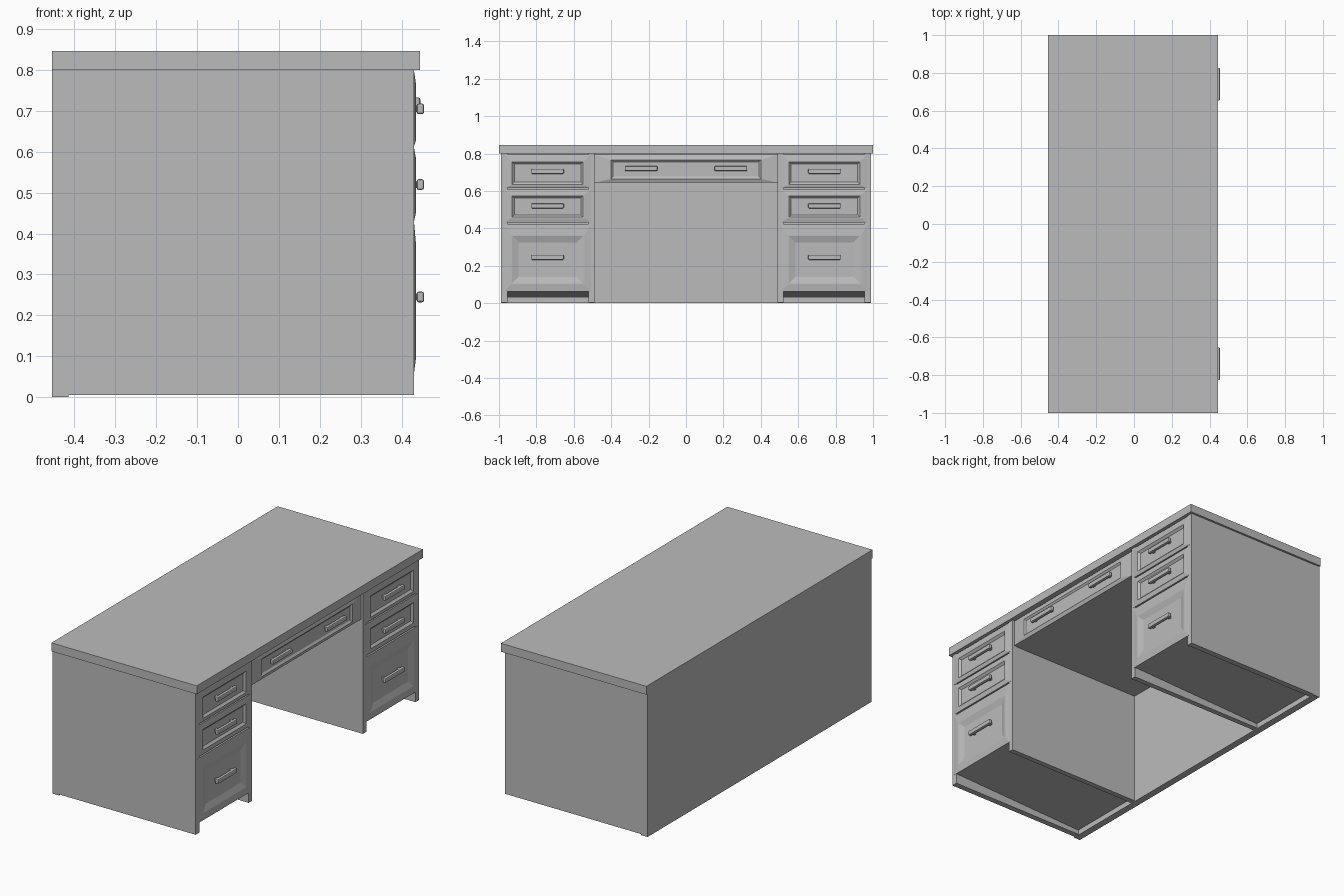
import bpy, bmesh

if "Cube" in bpy.data.objects:
    bpy.data.objects.remove(bpy.data.objects["Cube"], do_unlink=True)

grey = bpy.data.materials.new("plain grey")
grey.use_nodes = True
colour = (0.5, 0.5, 0.5, 1)
grey.diffuse_color = colour
grey.node_tree.nodes["Principled BSDF"].inputs["Base Color"].default_value = colour


def finish(name, bm):
    bmesh.ops.recalc_face_normals(bm, faces=bm.faces)
    mesh = bpy.data.meshes.new(name)
    bm.to_mesh(mesh)
    bm.free()
    mesh.materials.append(grey)
    obj = bpy.data.objects.new(name, mesh)
    bpy.context.collection.objects.link(obj)
    return obj


def box(name, x, y, z, back_drop=0):
    """Box from (min, max) ranges; back_drop lowers the rear bottom edge."""
    bm = bmesh.new()
    bmesh.ops.create_cube(bm, size=1)
    for v in bm.verts:
        if v.co.x < 0 and v.co.z < 0:
            low = z[0] - back_drop
        else:
            low = z[0]
        v.co = (x[v.co.x > 0], y[v.co.y > 0], z[1] if v.co.z > 0 else low)
    return finish(name, bm)


def drawer_front(name, y, z, rings):
    """Moulded front: nested rectangles (y inset, bottom inset, top inset, depth)."""
    bm = bmesh.new()
    loops = []
    for dy, low, high, x in rings:
        y0, y1, z0, z1 = y[0] + dy, y[1] - dy, z[0] + low, z[1] - high
        loops.append([bm.verts.new((x, a, b))
                      for a, b in ((y0, z0), (y1, z0), (y1, z1), (y0, z1))])
    for a, b in zip(loops, loops[1:]):
        for i in range(4):
            j = (i + 1) % 4
            bm.faces.new((a[i], a[j], b[j], b[i]))
    bm.faces.new(loops[0])
    bm.faces.new(loops[-1])
    return finish(name, bm)


def handle(name, x, y, z):
    """Chamfered bar on two short posts."""
    bar = box(name, (x + 0.006, x + 0.024), (y - 0.087, y + 0.087), (z - 0.013, z + 0.013))
    bevel = bar.modifiers.new("chamfer", "BEVEL")
    bevel.width = 0.005
    bevel.segments = 2
    for s in (-1, 1):
        c = y + s * 0.065
        box(name + "_post", (x - 0.008, x + 0.01), (c - 0.008, c + 0.008), (z - 0.008, z + 0.008))


# Top and back panel
box("desk_top", (-0.455, 0.445), (-1, 1), (0.8, 0.847))
box("back_panel", (-0.455, -0.415), (-0.99, 0.99), (0, 0.8))

# Two pedestals
face = 0.43
for side, label in ((-1, "right"), (1, "left")):
    def span(a, b):
        return tuple(sorted((side * a, side * b)))

    box(label + "_outer_side", (-0.415, face), span(0.955, 0.988), (0.005, 0.8))
    box(label + "_inner_side", (-0.415, face), span(0.49, 0.52), (0.005, 0.8))
    box(label + "_cabinet", (-0.415, face - 0.012), span(0.52, 0.955), (0.062, 0.8), 0.032)

    # Three drawers: z range, bottom and top border, recess slope width, handle height
    for n, (z, low, high, slope, hz) in enumerate((
            ((0.615, 0.795), 0.015, 0.033, 0.012, 0.705),
            ((0.432, 0.608), 0.022, 0.028, 0.012, 0.52),
            ((0.062, 0.424), 0.038, 0.058, 0.035, 0.245))):
        name = f"{label}_drawer_{n + 1}"
        drawer_front(name, span(0.508, 0.972), z, (
            (0, 0, 0, face - 0.015),
            (0, 0, 0, face + 0.001),
            (0.035, low, high, face + 0.006),
            (0.042, low + 0.006, high + 0.006, face + 0.006),
            (0.042 + slope, low + 0.006 + slope, high + 0.006 + slope, face - 0.005)))
        handle(f"{name}_handle", face + 0.001, side * 0.74, hz)

# Centre drawer over the knee space
box("centre_drawer_box", (-0.415, 0.405), (-0.49, 0.49), (0.645, 0.8))
drawer_front("centre_drawer", (-0.488, 0.488), (0.645, 0.795), (
    (0, 0, 0, 0.4),
    (0, 0, 0, 0.42),
    (0.088, 0.02, 0.03, 0.428),
    (0.098, 0.032, 0.04, 0.42)))
for y in (-0.24, 0.24):
    handle("centre_drawer_handle", 0.422, y, 0.72)
